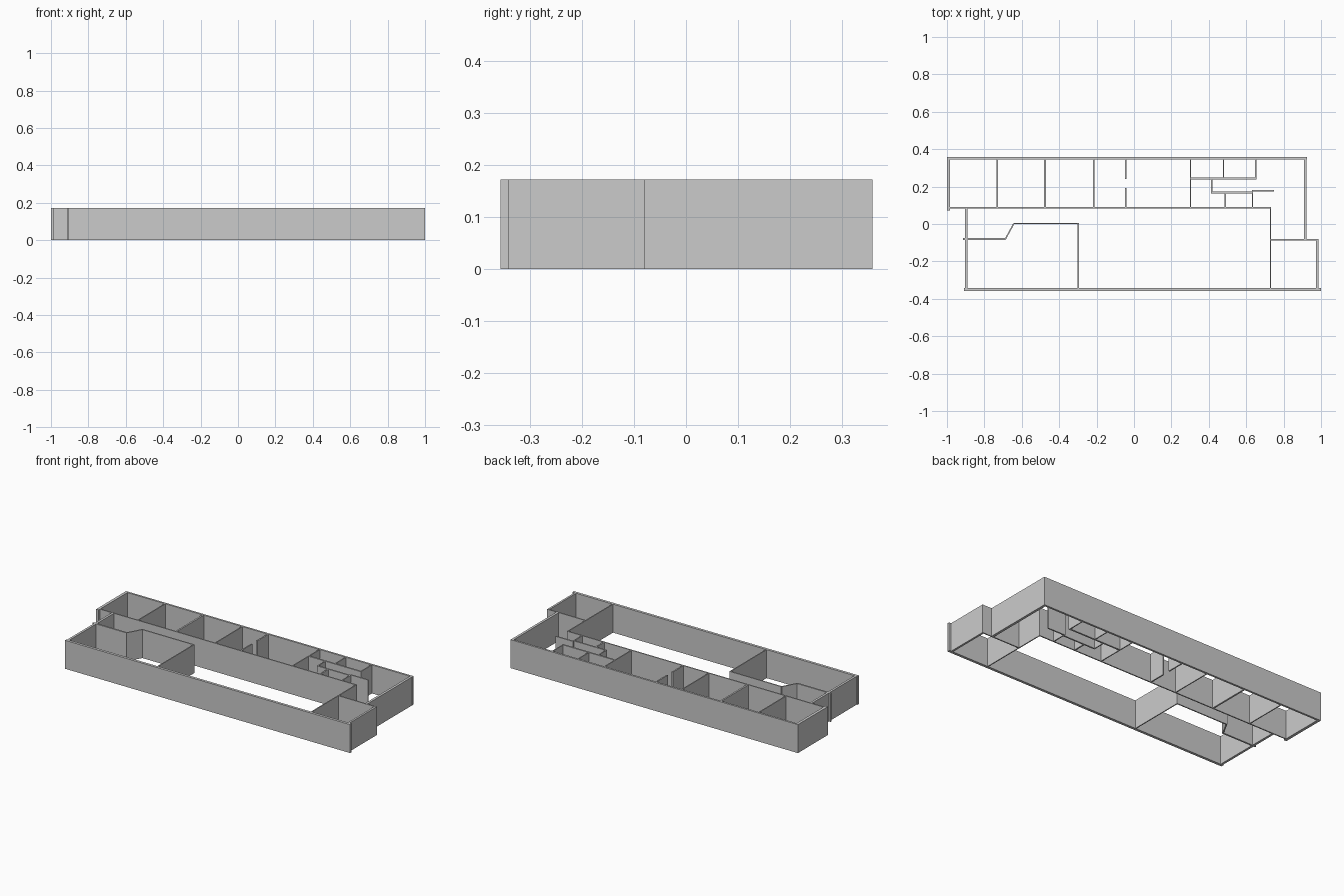
import bpy, bmesh
from mathutils import Vector

if "Cube" in bpy.data.objects:
    bpy.data.objects.remove(bpy.data.objects["Cube"])

H = 0.172  # wall height


def wall(name, a, b, t):
    """Straight upright wall along the centre line a-b with thickness t."""
    a, b = Vector(a), Vector(b)
    d = (b - a).normalized()
    n = Vector((-d.y, d.x)) * t / 2
    bm = bmesh.new()
    base = bm.faces.new([bm.verts.new((p.x, p.y, 0)) for p in (a - n, b - n, b + n, a + n)])
    top = bmesh.ops.extrude_face_region(bm, geom=[base], use_keep_orig=True)
    bmesh.ops.translate(bm, vec=(0, 0, H), verts=[v for v in top["geom"] if isinstance(v, bmesh.types.BMVert)])
    bmesh.ops.recalc_face_normals(bm, faces=bm.faces)
    me = bpy.data.meshes.new(name)
    bm.to_mesh(me)
    bm.free()
    bpy.context.collection.objects.link(bpy.data.objects.new(name, me))


def wall_x(name, y, x0, x1, t):
    wall(name, (x0, y), (x1, y), t)


def wall_y(name, x, y0, y1, t):
    wall(name, (x, y0), (x, y1), t)


# Outer shell
wall_x("back_wall", 0.352, -1.0, 0.924, 0.012)
wall_x("front_wall", -0.349, -0.908, 1.0, 0.016)
wall_y("left_rear_wall", -0.991, 0.072, 0.357, 0.017)
wall_y("left_front_wall", -0.896, -0.357, 0.086, 0.014)
wall_y("right_rear_wall", 0.916, -0.086, 0.357, 0.015)
wall_y("right_front_wall", 0.980, -0.345, -0.08, 0.012)
wall_x("right_step_wall", -0.084, 0.729, 0.985, 0.007)

# Corridor and hall walls
wall_x("corridor_wall", 0.087, -0.99, 0.733, 0.007)
wall_y("hall_right_wall", 0.730, -0.345, 0.09, 0.006)
wall_y("hall_left_wall", -0.298, -0.345, 0.006, 0.006)
wall_x("entry_wall", 0.003, -0.642, -0.295, 0.007)
wall("entry_diagonal_wall", (-0.642, 0.003), (-0.688, -0.081), 0.007)
wall_x("entry_side_wall", -0.081, -0.914, -0.686, 0.010)

# Full depth room partitions along the back
for i, (x, t) in enumerate([(-0.731, 0.006), (-0.476, 0.010), (-0.215, 0.006), (0.303, 0.006)]):
    wall_y(f"room_partition_{i + 1}", x, 0.087, 0.35, t)

# Partition with a door gap
wall_y("gap_partition_rear", -0.043, 0.241, 0.35, 0.008)
wall_y("gap_partition_front", -0.043, 0.087, 0.192, 0.008)

# Small service rooms
wall_x("service_rear_wall", 0.244, 0.303, 0.655, 0.010)
wall_y("service_rear_partition_1", 0.478, 0.244, 0.35, 0.006)
wall_y("service_rear_partition_2", 0.651, 0.240, 0.35, 0.006)
wall_y("service_side_wall", 0.416, 0.165, 0.244, 0.006)
wall_x("service_front_wall", 0.168, 0.413, 0.635, 0.009)
wall_y("service_front_partition_1", 0.487, 0.087, 0.168, 0.008)
wall_y("service_front_partition_2", 0.633, 0.087, 0.178, 0.006)
wall_x("service_screen_wall", 0.177, 0.630, 0.748, 0.008)
